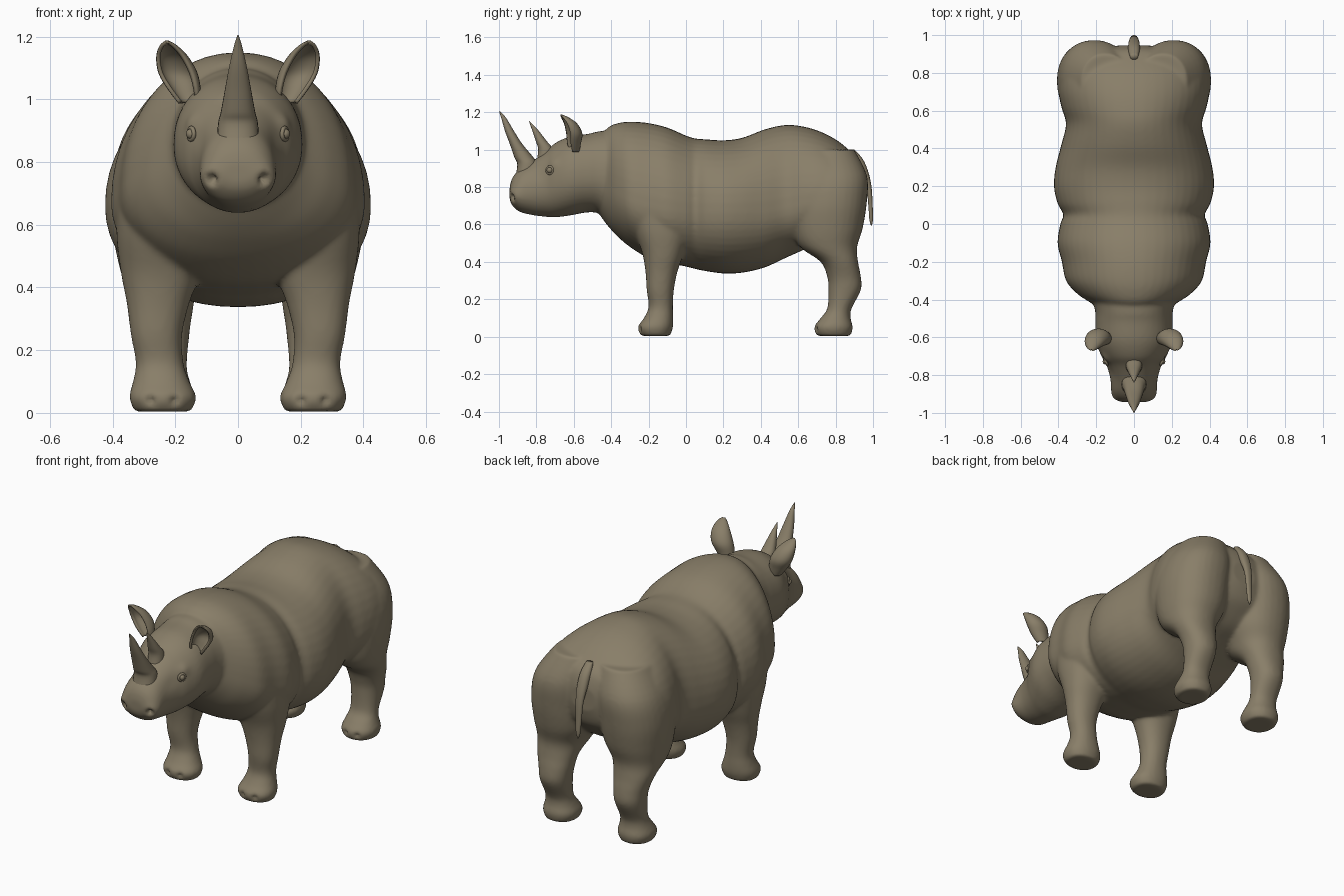
import bpy, bmesh, math
from mathutils import Vector

if "Cube" in bpy.data.objects:
    bpy.data.objects.remove(bpy.data.objects["Cube"])

hide = bpy.data.materials.new("grey_brown_hide")
hide.diffuse_color = (0.25, 0.21, 0.14, 1)
hide.use_nodes = True
hide.node_tree.nodes["Principled BSDF"].inputs["Base Color"].default_value = hide.diffuse_color
TAU = math.tau


def spline(rows, steps):
    """Catmull-Rom through rows of numbers."""
    out = []
    for i in range(len(rows) - 1):
        p = [rows[max(0, min(len(rows) - 1, i + k))] for k in (-1, 0, 1, 2)]
        for s in range(steps):
            t = s / steps
            out.append([0.5 * (2 * b + (c - a) * t + (2 * a - 5 * b + 4 * c - d) * t * t
                               + (3 * b - a - 3 * c + d) * t ** 3) for a, b, c, d in zip(*p)])
    return out + [list(rows[-1])]


def power(v, n):
    return math.copysign(abs(v) ** (2 / n), v)


def slice_y(row, a):
    """Upright section: y, top, bottom, widest height, half width."""
    y, top, bot, zc, w = row
    s = math.sin(a)
    return Vector((w * power(math.cos(a), 2.1), y,
                   zc + (top - zc if s > 0 else zc - bot) * power(s, 2.1)))


def slice_z(row, a):
    """Level section: z, centre x, half width, front y, back y."""
    z, xc, rx, yf, yb = row
    return Vector((xc + rx * power(math.cos(a), 2.2),
                   (yf + yb) / 2 + (yb - yf) / 2 * power(math.sin(a), 2.2), z))


def loft(bm, rows, place, steps=5, n=32, side=1):
    rings = []
    for row in spline(rows, steps):
        pts = [place(row, TAU * i / n) for i in range(n)]
        rings.append([bm.verts.new((p.x * side, p.y, p.z)) for p in pts])
    for r, q in zip(rings, rings[1:]):
        for i in range(n):
            j = (i + 1) % n
            bm.faces.new((r[i], r[j], q[j], q[i]))
    bm.faces.new(rings[0])
    bm.faces.new(rings[-1])


def finish(name, bm):
    bmesh.ops.recalc_face_normals(bm, faces=bm.faces)
    me = bpy.data.meshes.new(name)
    bm.to_mesh(me)
    bm.free()
    me.materials.append(hide)
    for p in me.polygons:
        p.use_smooth = True
    ob = bpy.data.objects.new(name, me)
    bpy.context.collection.objects.link(ob)
    return ob


# Torso: shoulder hump, waist folds, belly and rump
torso = [(-.46, 1.05, .65, .80, .17), (-.42, 1.115, .595, .79, .225), (-.37, 1.14, .54, .76, .30),
         (-.30, 1.15, .48, .72, .36), (-.20, 1.142, .42, .69, .382), (-.10, 1.118, .395, .67, .405),
         (.0, 1.075, .375, .66, .39), (.05, 1.06, .362, .66, .374), (.11, 1.055, .35, .66, .405),
         (.20, 1.05, .338, .66, .424), (.30, 1.063, .342, .66, .415), (.42, 1.108, .37, .66, .385),
         (.53, 1.132, .42, .68, .36), (.62, 1.125, .46, .70, .385), (.71, 1.10, .50, .72, .40),
         (.80, 1.055, .54, .75, .385), (.87, 1.0, .60, .77, .32), (.92, .95, .66, .80, .20),
         (.945, .88, .74, .81, .08)]
# Head and neck
head = [(-.943, .80, .73, .765, .05), (-.928, .85, .70, .765, .09), (-.89, .895, .668, .76, .118),
        (-.82, .94, .65, .78, .125), (-.75, .99, .641, .80, .145), (-.70, 1.035, .638, .83, .172),
        (-.62, 1.07, .648, .85, .203), (-.52, 1.085, .665, .86, .205), (-.45, 1.10, .65, .86, .208),
        (-.30, 1.10, .55, .85, .25)]
front_leg = [(.004, .24, .09, -.24, -.085), (.05, .24, .107, -.258, -.07), (.10, .245, .09, -.225, -.068),
             (.16, .25, .076, -.20, -.07), (.25, .26, .082, -.21, -.065), (.35, .255, .10, -.217, -.045),
             (.45, .247, .127, -.235, -.01), (.58, .25, .138, -.28, .02), (.72, .24, .135, -.30, .0),
             (.85, .20, .10, -.28, -.03)]
hind_leg = [(.004, .24, .085, .70, .88), (.05, .24, .102, .685, .892), (.10, .24, .087, .72, .88),
            (.15, .24, .077, .755, .885), (.25, .24, .085, .762, .935), (.32, .24, .095, .755, .935),
            (.40, .245, .115, .72, .92), (.48, .24, .142, .61, .915), (.58, .225, .175, .56, .945),
            (.72, .22, .187, .55, .967), (.86, .20, .175, .57, .968), (1.0, .15, .13, .60, .90)]

bm = bmesh.new()
loft(bm, torso, slice_y, n=48)
loft(bm, head, slice_y, n=40)
for side in (1, -1):
    loft(bm, front_leg, slice_z, side=side)
    loft(bm, hind_leg, slice_z, side=side)
rough = finish("rough_body", bm)
m = rough.modifiers.new("fuse", 'REMESH')
m.mode = 'VOXEL'
m.voxel_size = 0.0105
m = rough.modifiers.new("soften", 'SMOOTH')
m.factor, m.iterations = 0.5, 7
dg = bpy.context.evaluated_depsgraph_get()
skin = bpy.data.meshes.new_from_object(rough.evaluated_get(dg))
bpy.data.objects.remove(rough)

# Body: fused skin with raised and sunken details (position, radius, depth)
dents = [((.088, -.915, .755), .034, -.012), ((.084, -.928, .745), .016, .036),
         ((.15, -.80, .88), .04, .008), ((.15, -.71, .925), .03, -.008),
         ((.20, -.25, .04), .016, .014), ((.28, -.25, .04), .016, .014),
         ((.20, .69, .04), .016, .014), ((.28, .69, .04), .016, .014)]
bm = bmesh.new()
bm.from_mesh(skin)
bm.normal_update()
for v in bm.verts:
    here = Vector((abs(v.co.x), v.co.y, v.co.z))
    move = sum(d * math.exp(-((here - Vector(p)).length / r) ** 2) for p, r, d in dents)
    v.co -= v.normal * move
finish("body", bm)

# Horns and tail
front_horn = [(.84, 0, .068, -.915, -.80), (.92, 0, .064, -.902, -.795), (.96, 0, .055, -.918, -.817),
              (1.03, 0, .042, -.942, -.875), (1.10, 0, .029, -.968, -.92), (1.17, 0, .013, -.988, -.962),
              (1.205, 0, .002, -1.0, -.995)]
rear_horn = [(.93, 0, .045, -.80, -.70), (1.0, 0, .042, -.79, -.71), (1.05, 0, .031, -.805, -.748),
             (1.11, 0, .015, -.825, -.795), (1.152, 0, .002, -.84, -.836)]
tail = [(1.0, 0, .02, .87, .90), (.95, 0, .03, .89, .945), (.88, 0, .03, .93, .975),
        (.80, 0, .023, .963, .992), (.70, 0, .018, .975, .998), (.63, 0, .013, .98, 1.0),
        (.595, 0, .003, .988, .994)]
for name, rows in (("front_horn", front_horn), ("rear_horn", rear_horn), ("tail", tail)):
    bm = bmesh.new()
    loft(bm, rows, slice_z, n=24)
    finish(name, bm)

# Cupped ears: centre x, y, z and radius along the ear
ear = [(.155, -.60, .99, .03), (.172, -.605, 1.035, .047), (.192, -.605, 1.085, .056),
       (.21, -.622, 1.135, .045), (.222, -.65, 1.168, .023), (.226, -.668, 1.182, .003)]
for side, label in ((1, "left"), (-1, "right")):
    bm = bmesh.new()
    grid = []
    for x, y, z, r in spline(ear, 4):
        line = []
        for i in range(17):
            u = -2.1 + 4.2 * i / 16 - 0.25
            line.append(bm.verts.new(((x + r * math.sin(u)) * side, y + 0.8 * r * math.cos(u), z)))
        grid.append(line)
    for a, b in zip(grid, grid[1:]):
        for i in range(16):
            bm.faces.new((a[i], a[i + 1], b[i + 1], b[i]))
    ob = finish(label + "_ear", bm)
    m = ob.modifiers.new("thickness", 'SOLIDIFY')
    m.thickness, m.offset = 0.012, 0

    # Eye with a raised lid
    spot = Vector((.149 * side, -.728, .89))
    bpy.ops.mesh.primitive_uv_sphere_add(segments=16, ring_count=10, radius=.017, location=spot)
    eye = bpy.context.object
    eye.name = label + "_eye"
    bpy.ops.mesh.primitive_torus_add(major_radius=.019, minor_radius=.007, major_segments=20,
                                     minor_segments=8, location=spot,
                                     rotation=(0, math.pi / 2, -.45 * side))
    lid = bpy.context.object
    lid.name = label + "_eyelid"
    for ob in (eye, lid):
        ob.data.materials.append(hide)
        for p in ob.data.polygons:
            p.use_smooth = True
